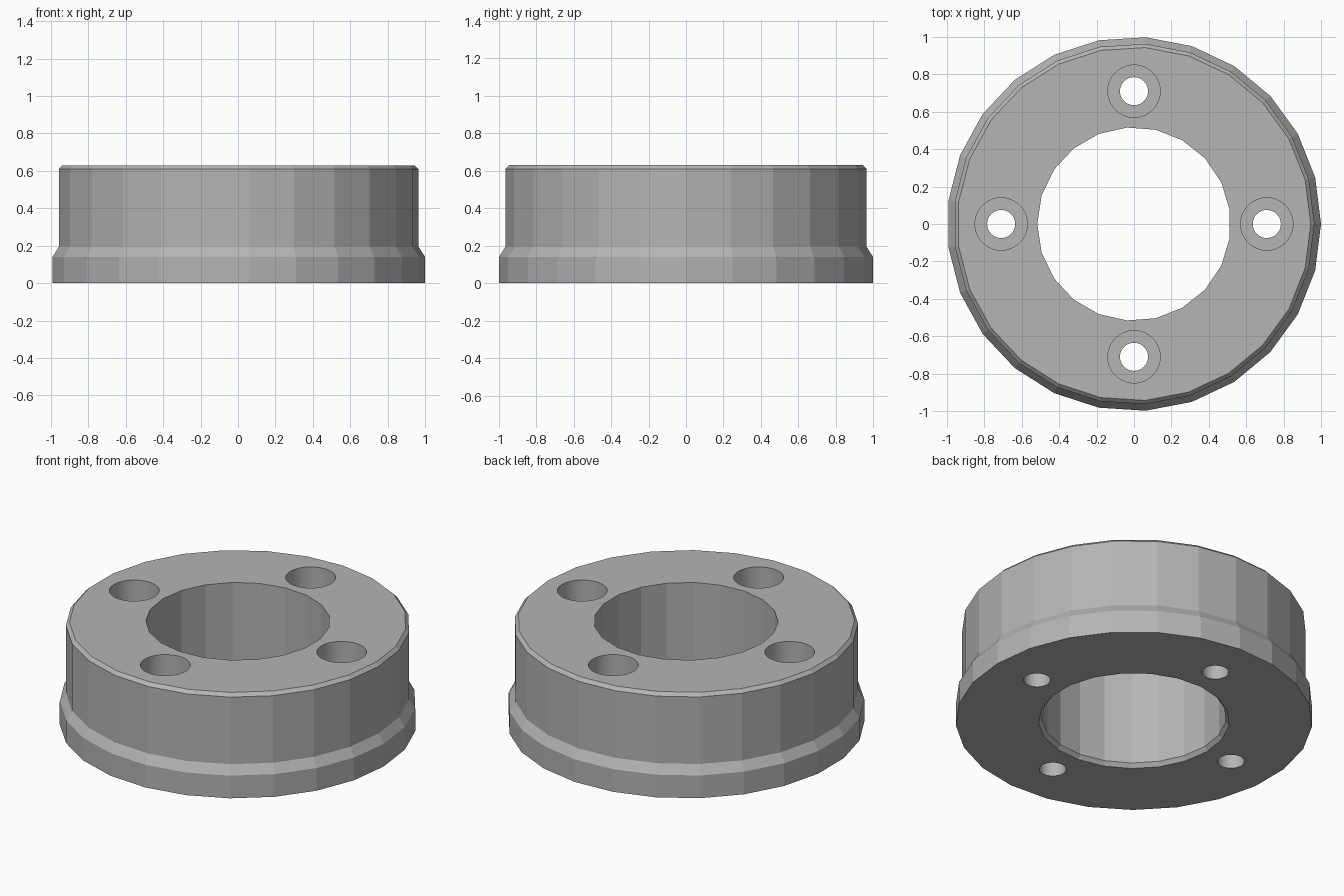
import bpy, bmesh
from math import cos, sin, pi, radians

# Remove the default cube
cube = bpy.data.objects.get("Cube")
if cube:
    bpy.data.objects.remove(cube, do_unlink=True)

# Single plain metal colour
metal = bpy.data.materials.new("grey_metal")
metal.use_nodes = True
colour = (0.46, 0.46, 0.46, 1)
metal.diffuse_color = colour
metal.node_tree.nodes["Principled BSDF"].inputs["Base Color"].default_value = colour


def turned_solid(name, profile, sides, start=0.0, centre=(0, 0)):
    """Closed solid of revolution from (radius, height) pairs, bottom to top."""
    bm = bmesh.new()
    rings = []
    for r, z in profile:
        rings.append([bm.verts.new((centre[0] + r * cos(start + 2 * pi * i / sides),
                                    centre[1] + r * sin(start + 2 * pi * i / sides), z))
                      for i in range(sides)])
    for low, high in zip(rings, rings[1:]):
        for i in range(sides):
            j = (i + 1) % sides
            bm.faces.new((low[i], low[j], high[j], high[i]))
    bm.faces.new(rings[0][::-1])
    bm.faces.new(rings[-1])
    mesh = bpy.data.meshes.new(name)
    bm.to_mesh(mesh)
    bm.free()
    mesh.materials.append(metal)
    obj = bpy.data.objects.new(name, mesh)
    bpy.context.collection.objects.link(obj)
    return obj


# Outer body with a flange at the base and a small bevel at the top
body = turned_solid("flanged_ring", [(1, 0), (1, 0.14), (0.965, 0.195),
                                     (0.965, 0.61), (0.945, 0.63)], 25)

# Central bore, slightly chamfered at the bottom
cutters = [turned_solid("bore_cutter", [(0.55, -0.02), (0.517, 0.025), (0.517, 0.8)],
                        21, start=pi)]

# Four counterbored bolt holes
for k in range(4):
    a = k * pi / 2
    cutters.append(turned_solid("bolt_hole_cutter",
                                [(0.075, -0.1), (0.075, 0.3), (0.14, 0.3), (0.14, 0.8)],
                                40, centre=(0.71 * cos(a), 0.71 * sin(a))))

bpy.ops.object.select_all(action='DESELECT')
bpy.context.view_layer.objects.active = body
body.select_set(True)
for cutter in cutters:
    cutter.hide_render = True
    mod = body.modifiers.new("cut", 'BOOLEAN')
    mod.operation = 'DIFFERENCE'
    mod.solver = 'EXACT'
    mod.object = cutter
    bpy.ops.object.modifier_apply(modifier=mod.name)
    bpy.data.objects.remove(cutter, do_unlink=True)

# Round bolt holes stay smooth, the body keeps its facets
bpy.ops.object.shade_smooth_by_angle(angle=radians(10))
